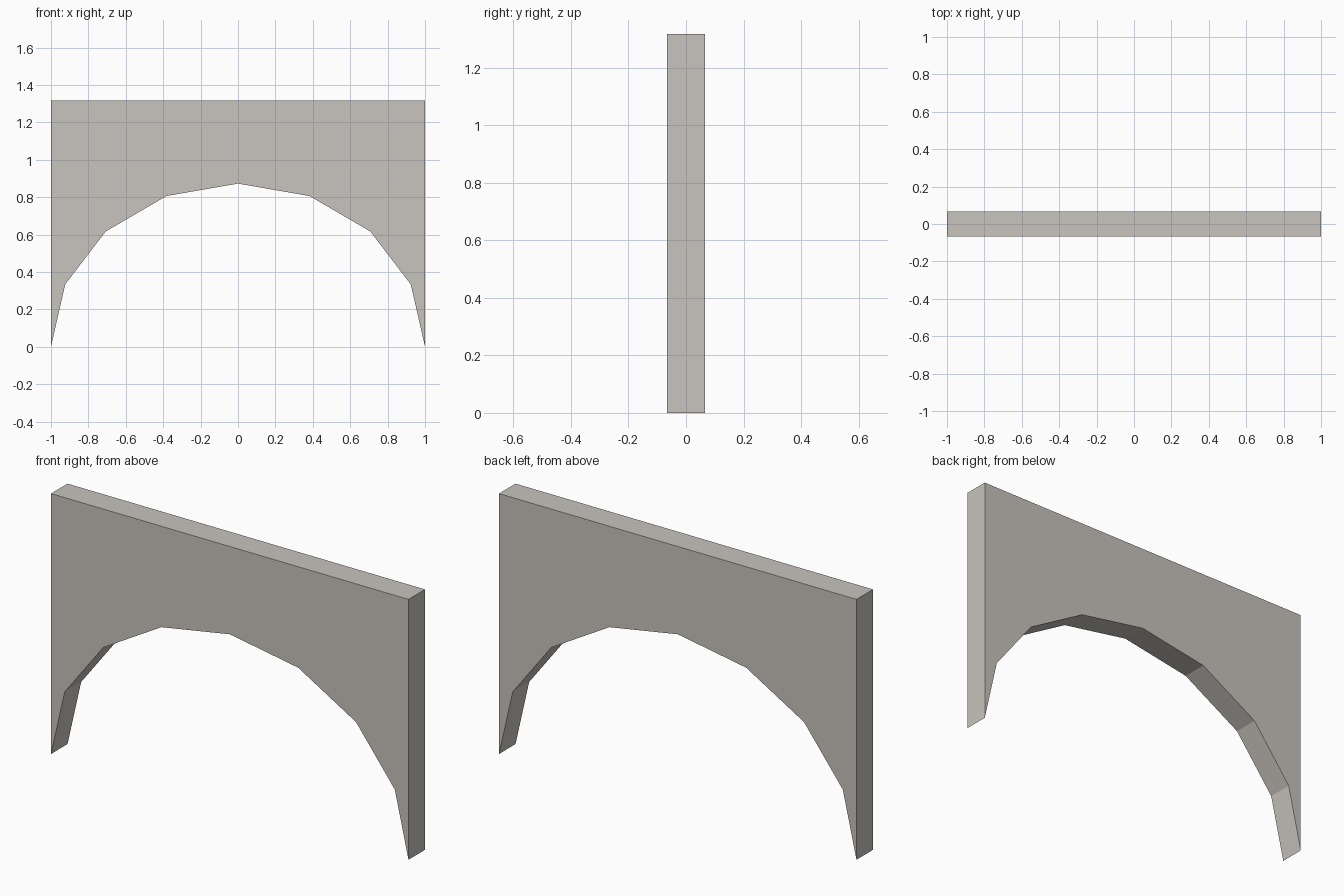
import bpy, bmesh, math

if "Cube" in bpy.data.objects:
    bpy.data.objects.remove(bpy.data.objects["Cube"])

HALF_WIDTH, RISE, TOP, HALF_DEPTH, SEGMENTS = 1.0, 0.873, 1.317, 0.066, 8

stone = bpy.data.materials.new("warm grey stone")
stone.diffuse_color = (0.58, 0.55, 0.51, 1)
stone.use_nodes = True
stone.node_tree.nodes["Principled BSDF"].inputs["Base Color"].default_value = stone.diffuse_color

# Front outline: half-ellipse opening, then the straight sides and top
profile = [(-HALF_WIDTH * math.cos(math.pi * i / SEGMENTS),
            RISE * math.sin(math.pi * i / SEGMENTS)) for i in range(SEGMENTS + 1)]
profile += [(HALF_WIDTH, TOP), (-HALF_WIDTH, TOP)]

# Arch wall: outline extruded through its thickness
bm = bmesh.new()
front = bm.faces.new([bm.verts.new((x, -HALF_DEPTH, z)) for x, z in profile])
ext = bmesh.ops.extrude_face_region(bm, geom=[front], use_keep_orig=True)
back = [g for g in ext["geom"] if isinstance(g, bmesh.types.BMVert)]
bmesh.ops.translate(bm, verts=back, vec=(0, 2 * HALF_DEPTH, 0))
bmesh.ops.recalc_face_normals(bm, faces=bm.faces[:])

mesh = bpy.data.meshes.new("arch_wall")
bm.to_mesh(mesh)
bm.free()
mesh.materials.append(stone)
bpy.context.collection.objects.link(bpy.data.objects.new("arch_wall", mesh))
